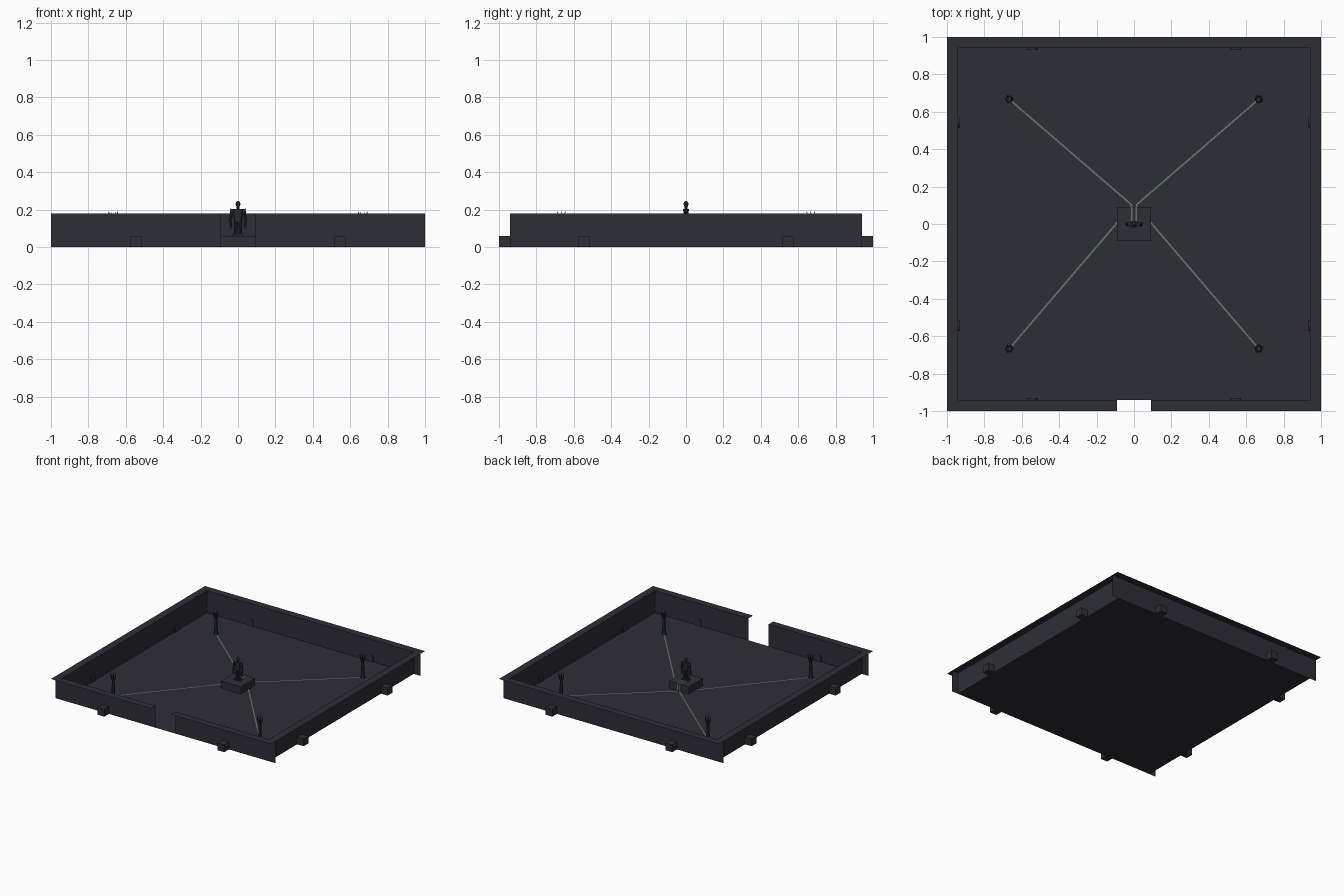
import bpy, bmesh, math
from mathutils import Vector, Matrix

default = bpy.data.objects.get("Cube")
if default:
    bpy.data.objects.remove(default)


def material(name, rgb):
    m = bpy.data.materials.new(name)
    m.use_nodes = True
    m.diffuse_color = (*rgb, 1)
    m.node_tree.nodes["Principled BSDF"].inputs["Base Color"].default_value = (*rgb, 1)
    return m


STONE = material("dark slate", (0.027, 0.027, 0.037))
STATUE = material("dark bronze", (0.020, 0.023, 0.026))
GREEN = material("muted green", (0.10, 0.20, 0.14))


def finish(name, bm, mat):
    mesh = bpy.data.meshes.new(name)
    bm.to_mesh(mesh)
    bm.free()
    mesh.materials.append(mat)
    ob = bpy.data.objects.new(name, mesh)
    bpy.context.collection.objects.link(ob)
    return ob


def box(name, lo, hi, mat):
    lo, hi = Vector(lo), Vector(hi)
    bm = bmesh.new()
    bmesh.ops.create_cube(bm, size=1, matrix=Matrix.Translation((lo + hi) / 2)
                          @ Matrix.Diagonal((*(hi - lo), 1)))
    return finish(name, bm, mat)


def quads(name, faces, mat):
    bm = bmesh.new()
    for f in faces:
        bm.faces.new([bm.verts.new(p) for p in f])
    return finish(name, bm, mat)


def rod(name, a, b, r1, r2, mat, sides=8):
    """Tapered rod from a to b."""
    a, b = Vector(a), Vector(b)
    bm = bmesh.new()
    rot = (b - a).to_track_quat('Z', 'Y').to_matrix().to_4x4()
    bmesh.ops.create_cone(bm, cap_ends=True, segments=sides, radius1=r1, radius2=r2,
                          depth=(b - a).length,
                          matrix=Matrix.Translation((a + b) / 2) @ rot)
    return finish(name, bm, mat)


def ball(name, centre, size, mat):
    bm = bmesh.new()
    bmesh.ops.create_uvsphere(bm, u_segments=10, v_segments=7, radius=1,
                              matrix=Matrix.Translation(centre) @ Matrix.Diagonal((*size, 1)))
    return finish(name, bm, mat)


def floor_strip(name, a, b, mat, width=0.009, z=0.002):
    a, b = Vector((*a, z)), Vector((*b, z))
    side = (b - a).cross(Vector((0, 0, 1))).normalized() * width / 2
    return quads(name, [[a + side, b + side, b - side, a - side]], mat)


# Floor, walls and flat coping; the front has a doorway
I, O, H, D = 0.94, 1.0, 0.18, 0.092
quads("floor", [[(-I, -I, 0), (I, -I, 0), (I, I, 0), (-I, I, 0)]], STONE)


def wall_y(x1, x2, y):
    return [(x1, y, 0), (x2, y, 0), (x2, y, H), (x1, y, H)]


def ledge(x1, x2, y1, y2):
    return [(x1, y1, H), (x2, y1, H), (x2, y2, H), (x1, y2, H)]


quads("back_wall", [wall_y(O, -O, I)], STONE)
quads("front_wall", [wall_y(-O, -D, -I), wall_y(D, O, -I)], STONE)
for s, side in ((1, "left"), (-1, "right")):
    quads(side + "_wall", [[(s * I, -s * I, 0), (s * I, s * I, 0),
                            (s * I, s * I, H), (s * I, -s * I, H)]], STONE)
quads("coping", [ledge(-O, O, I, O), ledge(-O, -D, -O, -I), ledge(D, O, -O, -I),
                 ledge(-O, -I, -I, I), ledge(I, O, -I, I)], STONE)

# Outer drain boxes with arched grates on the inside
for k in range(4):
    turn = Matrix.Rotation(k * math.pi / 2, 4, 'Z')
    for x in (-0.545, 0.545):
        drain = box("drain_box", (x - 0.03, I, 0), (x + 0.03, O, 0.06), STONE)
        drain.data.transform(turn)
        bm = bmesh.new()
        arch = [(x - 0.028, 0), (x + 0.028, 0)]
        arch += [(x + 0.028 * math.cos(t * math.pi / 6), 0.03 + 0.028 * math.sin(t * math.pi / 6))
                 for t in range(7)]
        face = bm.faces.new([bm.verts.new((px, I, pz)) for px, pz in arch])
        new = bmesh.ops.extrude_face_region(bm, geom=[face])["geom"]
        bmesh.ops.translate(bm, vec=(0, -0.006, 0),
                            verts=[v for v in new if isinstance(v, bmesh.types.BMVert)])
        bmesh.ops.recalc_face_normals(bm, faces=bm.faces)
        finish("drain_arch", bm, STONE).data.transform(turn)

# Pedestal
box("pedestal", (-0.09, -0.09, 0), (0.09, 0.09, 0.06), STONE)

# Clawed pillars and the green channels running to the pedestal
P = 0.667
for sx in (-1, 1):
    for sy in (-1, 1):
        x, y = sx * P, sy * P
        rod("pillar_base", (x, y, 0), (x, y, 0.02), 0.020, 0.014, STATUE, 6)
        rod("pillar_shaft", (x, y, 0.02), (x, y, 0.13), 0.014, 0.010, STATUE, 6)
        rod("pillar_cap", (x, y, 0.13), (x, y, 0.152), 0.010, 0.018, STATUE, 6)
        for k in range(6):
            c, s = math.cos(k * math.pi / 3), math.sin(k * math.pi / 3)
            rod("pillar_claw", (x + 0.013 * c, y + 0.013 * s, 0.145),
                (x + 0.025 * c, y + 0.025 * s, 0.19), 0.006, 0.001, STATUE, 4)
        floor_strip("floor_channel", (x, y), (sx * 0.01, 0.1), GREEN)
    # Channel climbing the back of the pedestal to the statue
    box("pedestal_channel", (sx * 0.012 - 0.004, 0.088, 0), (sx * 0.012 + 0.004, 0.094, 0.062), GREEN)
    floor_strip("top_channel", (sx * 0.012, 0.094), (sx * 0.012, 0.01), GREEN, 0.006, 0.062)

# Standing statue
box("statue_plinth", (-0.03, -0.016, 0.06), (0.03, 0.016, 0.068), STATUE)
for s in (-1, 1):
    box("foot", (s * 0.012 - 0.008, -0.018, 0.066), (s * 0.012 + 0.008, 0.008, 0.076), STATUE)
    rod("leg", (s * 0.013, 0, 0.068), (s * 0.011, 0, 0.14), 0.008, 0.011, STATUE)
    ball("shoulder", (s * 0.031, 0, 0.19), (0.013, 0.012, 0.012), STATUE)
    rod("shoulder_spike", (s * 0.03, 0, 0.195), (s * 0.044, 0, 0.207), 0.006, 0.001, STATUE, 4)
    rod("upper_arm", (s * 0.033, 0, 0.188), (s * 0.041, 0, 0.148), 0.008, 0.007, STATUE)
    rod("forearm", (s * 0.041, 0, 0.148), (s * 0.038, -0.006, 0.112), 0.007, 0.006, STATUE)
    ball("hand", (s * 0.038, -0.006, 0.108), (0.007, 0.007, 0.009), STATUE)
body = rod("torso", (0, 0, 0.135), (0, 0, 0.202), 0.021, 0.031, STATUE)
body.data.transform(Matrix.Diagonal((1, 0.5, 1, 1)))
rod("neck", (0, 0, 0.2), (0, 0, 0.22), 0.008, 0.007, STATUE)
ball("head", (0, 0, 0.229), (0.013, 0.013, 0.017), STATUE)
